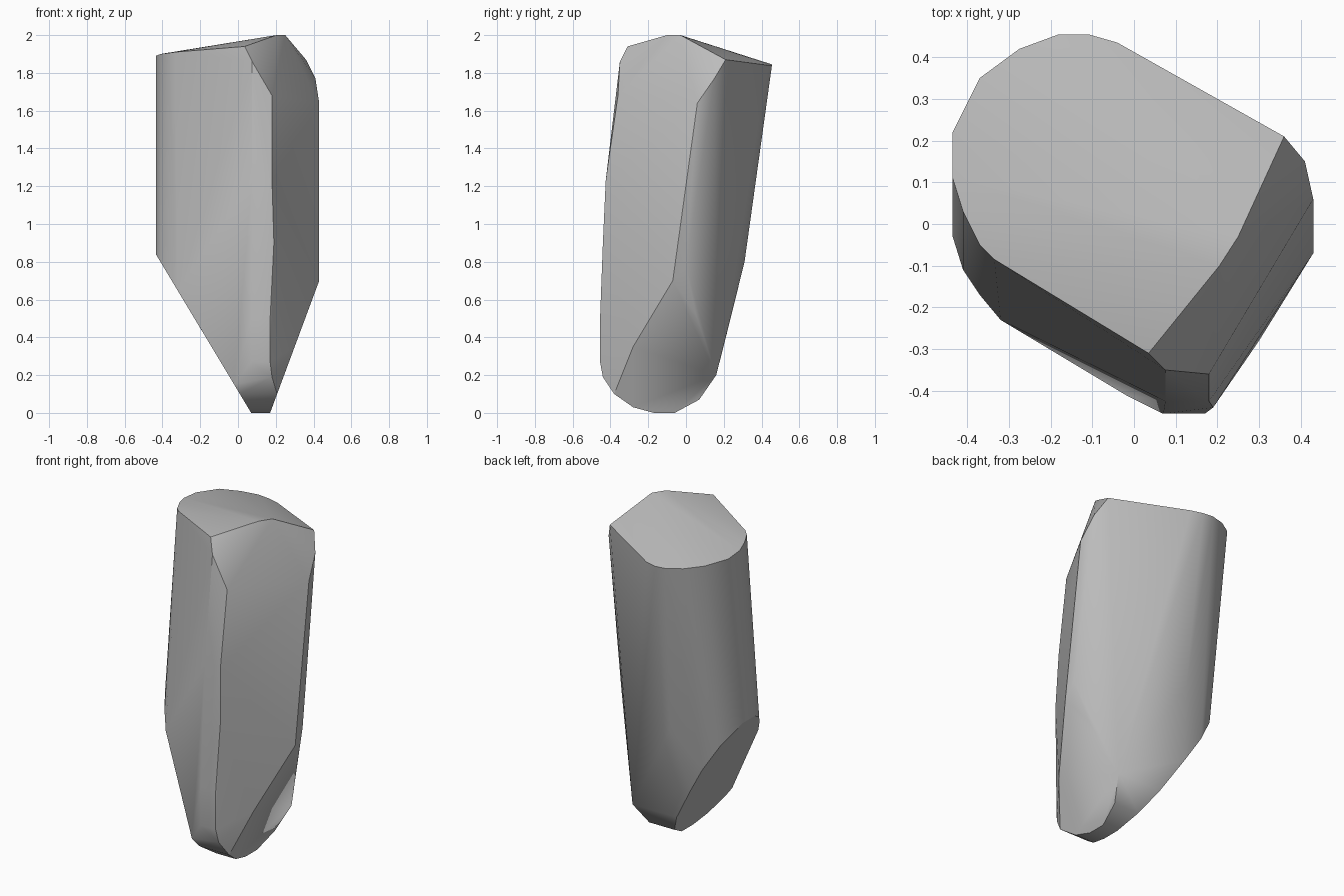
import bpy, bmesh, math

cube = bpy.data.objects.get("Cube")
if cube:
    bpy.data.objects.remove(cube, do_unlink=True)

stone = bpy.data.materials.new("stone_grey")
stone.use_nodes = True
stone.diffuse_color = (0.5, 0.5, 0.5, 1)
stone.node_tree.nodes["Principled BSDF"].inputs["Base Color"].default_value = (0.5, 0.5, 0.5, 1)


def chisel_left(x):
    # height of the sloping left cut at a given x
    return 0.84 - (x + 0.435) * 1.663


points = []

# Sloping cap, rounded at the back left
points += [(-0.04, 0.435, 1.84), (-0.11, 0.455, 1.84), (-0.18, 0.455, 1.845),
           (-0.275, 0.42, 1.855), (-0.37, 0.35, 1.87), (-0.435, 0.22, 1.88),
           (-0.435, 0.11, 1.89), (-0.41, 0.03, 1.9), (-0.37, -0.05, 1.905),
           (-0.335, -0.085, 1.91), (0.035, -0.31, 1.94), (0.205, -0.1, 2.0),
           (0.25, -0.03, 2.0), (0.36, 0.21, 1.87)]

# Shoulder below the cap and the blunt front edge
points += [(0.41, 0.15, 1.77), (0.43, 0.06, 1.64), (0.075, -0.35, 1.86),
           (0.18, -0.36, 1.68), (0.075, -0.425, 1.23), (0.18, -0.425, 1.23),
           (0.19, -0.44, 0.9)]

# Lower corners of the shaft
points += [(0.43, -0.07, 0.7), (0.43, 0.0, 0.78), (0.36, 0.05, 0.53),
           (-0.11, 0.31, 0.8), (-0.04, 0.285, 0.72)]
for x, y in [(-0.435, 0.08), (-0.435, -0.03), (-0.41, -0.11), (-0.37, -0.17),
             (-0.32, -0.23), (-0.37, 0.2), (-0.275, 0.24), (-0.18, 0.215)]:
    points.append((x, y, chisel_left(x)))

# Rounded chisel tip, cut on both sides
for y, z in [(0.16, 0.2), (0.07, 0.07), (-0.06, 0), (-0.17, 0),
             (-0.28, 0.03), (-0.38, 0.1)]:
    points += [(0.07 - 0.6 * z, y, z), (0.17 + 0.37 * z, y, z)]
points += [(-0.02, -0.41, 0.15), (0.18, -0.44, 0.19), (0.3, -0.28, 0.35)]
for z in (0.27, 0.5):
    points += [(0.07, -0.455, z), (0.17, -0.455, z)]

# Wrap the outline points in one solid
bm = bmesh.new()
for p in points:
    bm.verts.new(p)
hull = bmesh.ops.convex_hull(bm, input=bm.verts[:])
loose = [v for v in bm.verts if not v.link_faces]
bmesh.ops.delete(bm, geom=loose, context="VERTS")
bmesh.ops.dissolve_limit(bm, angle_limit=math.radians(1.5),
                         verts=bm.verts[:], edges=bm.edges[:])
bmesh.ops.recalc_face_normals(bm, faces=bm.faces[:])

mesh = bpy.data.meshes.new("rock_shard")
bm.to_mesh(mesh)
bm.free()
mesh.materials.append(stone)
rock = bpy.data.objects.new("rock_shard", mesh)
bpy.context.collection.objects.link(rock)

bpy.ops.object.select_all(action="DESELECT")
rock.select_set(True)
bpy.context.view_layer.objects.active = rock
bpy.ops.object.shade_smooth_by_angle(angle=math.radians(30))
